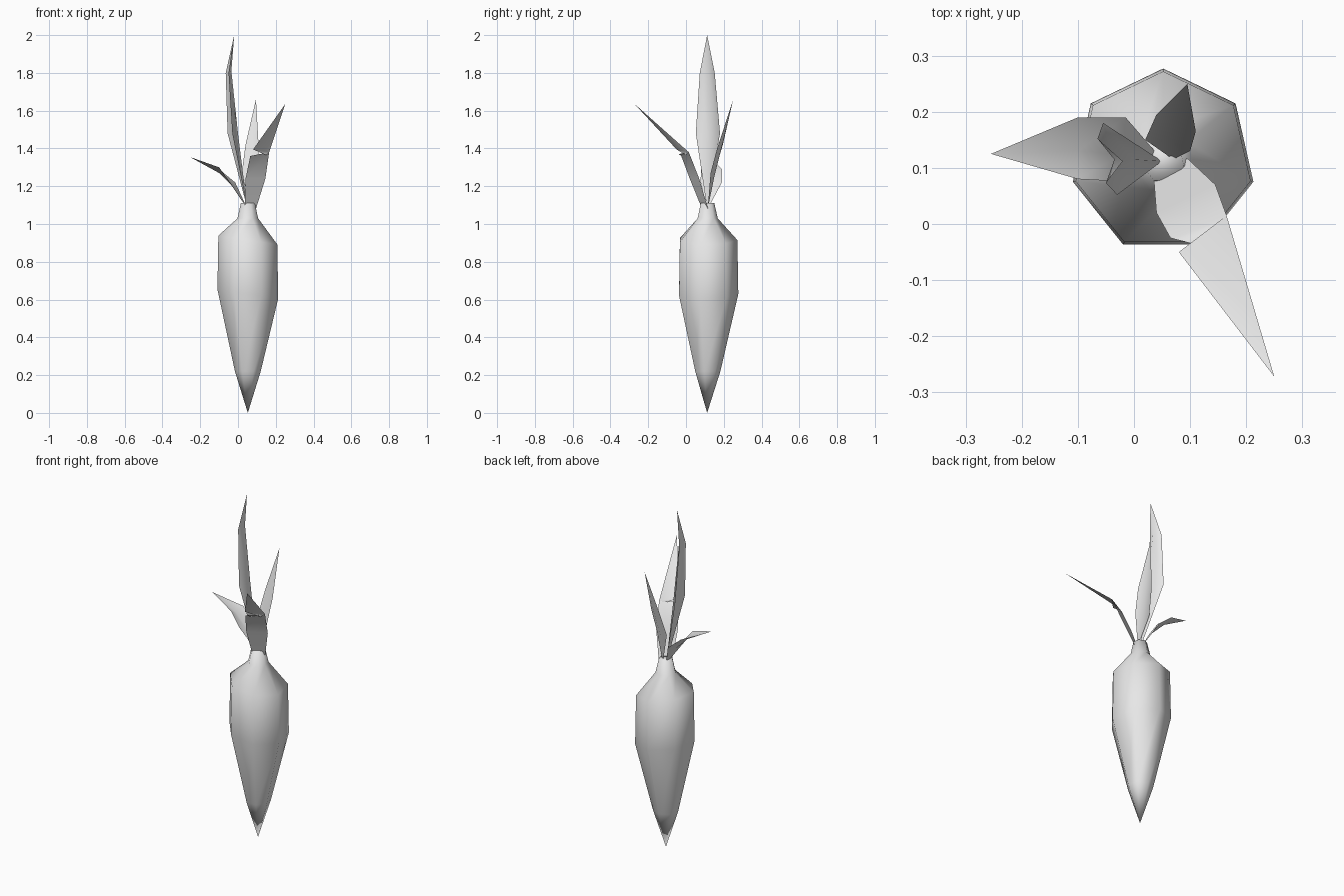
import bpy, math

cube = bpy.data.objects.get("Cube")
if cube:
    bpy.data.objects.remove(cube)

grey = bpy.data.materials.new("plain_grey")
grey.use_nodes = True
colour = (0.8, 0.8, 0.8, 1)
grey.diffuse_color = colour
grey.node_tree.nodes["Principled BSDF"].inputs["Base Color"].default_value = colour

CX, CY, SIDES = 0.052, 0.112, 7


def make(name, verts, faces, smooth=True):
    mesh = bpy.data.meshes.new(name)
    mesh.from_pydata(verts, [], faces)
    mesh.materials.append(grey)
    mesh.polygons.foreach_set("use_smooth", [smooth] * len(faces))
    mesh.update()
    obj = bpy.data.objects.new(name, mesh)
    bpy.context.collection.objects.link(obj)
    return obj


def root(profile):
    """Seven-sided lathe, its rings leaning a little, closed to a point below."""
    verts, faces = [(CX, CY, 0)], []
    for radius, z, lean in profile:
        for i in range(SIDES):
            a = math.pi / 2 + math.tau * i / SIDES
            dx = radius * math.cos(a)
            verts.append((CX + dx, CY + radius * math.sin(a), z - lean * dx))
    for i in range(SIDES):
        j = (i + 1) % SIDES
        faces.append((0, 1 + j, 1 + i))
        for r in range(len(profile) - 1):
            b = 1 + r * SIDES
            faces.append((b + i, b + j, b + SIDES + j, b + SIDES + i))
    faces.append([len(verts) - SIDES + i for i in range(SIDES)])
    return make("root", verts, faces)


def leaf(name, base, rows, tip):
    """Thin folded blade: each row holds one edge, the midrib and the other edge."""
    verts = [base] + [p for row in rows for p in row] + [tip]
    faces, last = [], len(verts) - 1
    for k in (1, 2):
        faces.append((0, k + 1, k))
        for r in range(len(rows) - 1):
            b = k + 3 * r
            faces.append((b, b + 1, b + 4, b + 3))
        b = k + 3 * (len(rows) - 1)
        faces.append((b, b + 1, last))
    return make(name, verts, faces)


# Root body and neck
root([(0.07, 0.22, 0), (0.165, 0.63, 0.15), (0.16, 0.915, 0.15),
      (0.056, 1.03, 0), (0.038, 1.11, 0)])

# Tall upright leaf
leaf("tall_leaf", (0.05, 0.112, 1.08),
     [[(-0.055, 0.18, 1.48), (0.0, 0.115, 1.48), (-0.03, 0.052, 1.48)],
      [(-0.065, 0.152, 1.8), (-0.035, 0.115, 1.81), (-0.05, 0.073, 1.8)]],
     (-0.02, 0.112, 2.0))

# Low leaf bending to the right side
leaf("low_leaf", (0.05, 0.115, 1.08),
     [[(-0.015, 0.19, 1.22), (-0.02, 0.125, 1.19), (-0.045, 0.077, 1.22)],
      [(-0.1, 0.19, 1.29), (-0.1, 0.13, 1.27), (-0.1, 0.08, 1.3)]],
     (-0.255, 0.125, 1.355))

# Short back leaf
leaf("back_leaf", (0.07, 0.115, 1.08),
     [[(0.02, 0.15, 1.27), (0.06, 0.15, 1.25), (0.1, 0.13, 1.27)],
      [(0.04, 0.195, 1.42), (0.08, 0.195, 1.43), (0.11, 0.165, 1.4)]],
     (0.095, 0.25, 1.66))

# Front leaf: stalk half, then the twisted pointed half
make("front_leaf_stalk",
     [(0.035, 0.085, 1.08), (0.095, 0.117, 1.08), (0.04, 0.02, 1.24),
      (0.145, 0.07, 1.24), (0.065, -0.025, 1.36), (0.165, 0.015, 1.38),
      (0.115, -0.038, 1.37)],
     [(0, 1, 3, 2), (2, 3, 5, 4), (4, 5, 6)])
make("front_leaf_tip",
     [(0.08, -0.05, 1.395), (0.165, 0.015, 1.38), (0.25, -0.272, 1.635),
      (0.148, -0.002, 1.365)],
     [(0, 2, 1), (0, 1, 3)])
